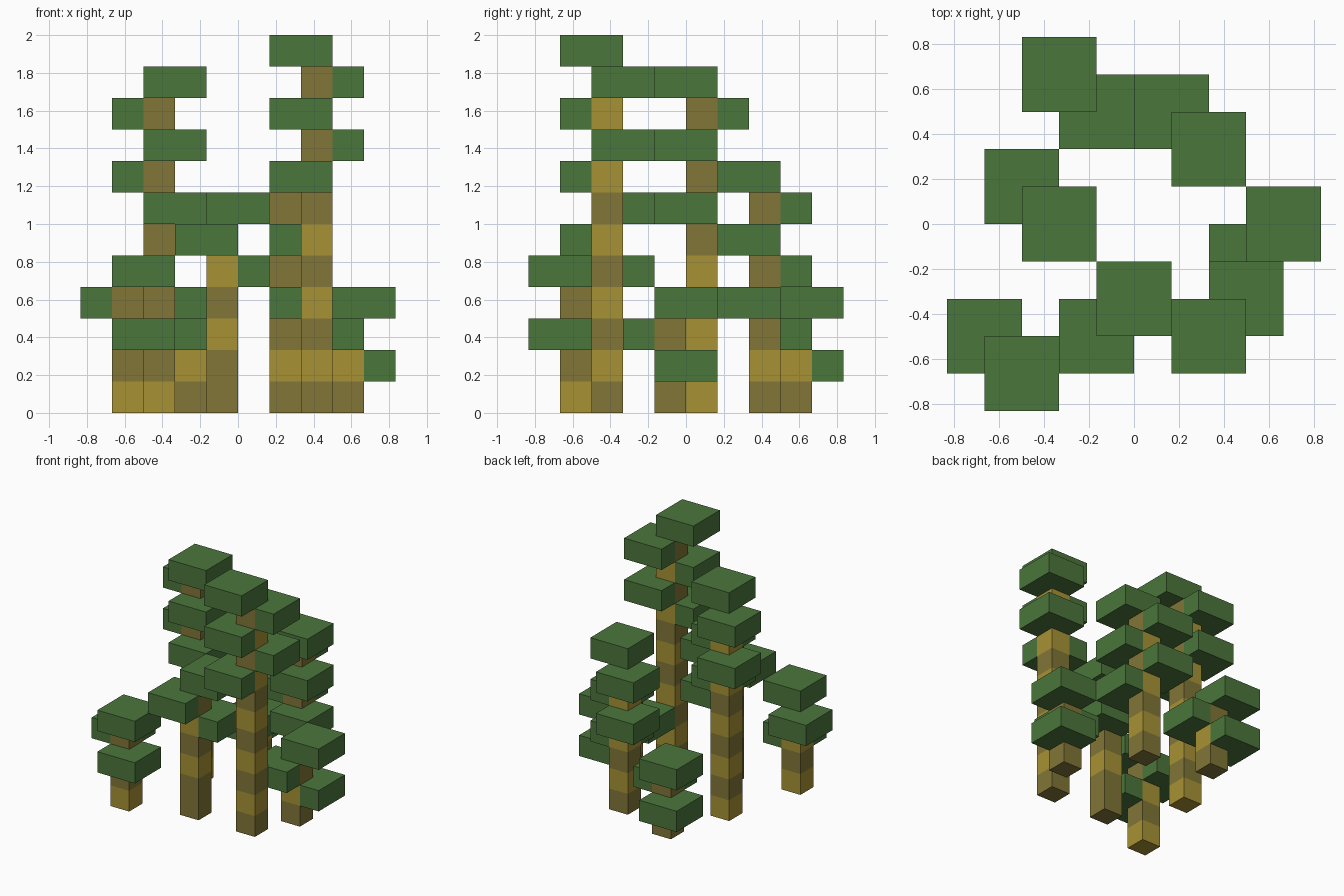
import bpy
import bmesh

cube = bpy.data.objects.get("Cube")
if cube:
    bpy.data.objects.remove(cube, do_unlink=True)

U = 1 / 6  # side of one block


def make_material(name, rgb):
    mat = bpy.data.materials.new(name)
    mat.use_nodes = True
    mat.diffuse_color = (*rgb, 1)
    mat.node_tree.nodes["Principled BSDF"].inputs["Base Color"].default_value = (*rgb, 1)
    return mat


GREEN = make_material("leaf green", (0.070, 0.181, 0.045))
LIGHT = make_material("light stalk", (0.390, 0.290, 0.035))
DARK = make_material("dark stalk", (0.223, 0.181, 0.038))


def finish(bm, name, materials):
    bmesh.ops.recalc_face_normals(bm, faces=bm.faces)
    mesh = bpy.data.meshes.new(name)
    bm.to_mesh(mesh)
    bm.free()
    for mat in materials:
        mesh.materials.append(mat)
    obj = bpy.data.objects.new(name, mesh)
    bpy.context.collection.objects.link(obj)


def ring(bm, outline, layer):
    return [bm.verts.new((x * U, y * U, layer * U)) for x, y in outline]


def bridge(bm, low, high, index=0):
    for i in range(len(low)):
        j = (i + 1) % len(low)
        bm.faces.new((low[i], low[j], high[j], high[i])).material_index = index


def stalk(name, cx, cy, stripes):
    """Square column, one block per letter: L light, D dark."""
    bm = bmesh.new()
    h = 0.5
    outline = [(cx - h, cy - h), (cx + h, cy - h), (cx + h, cy + h), (cx - h, cy + h)]
    rings = [ring(bm, outline, k) for k in range(len(stripes) + 1)]
    for k, letter in enumerate(stripes):
        bridge(bm, rings[k], rings[k + 1], "LD".index(letter))
    bm.faces.new(rings[0][::-1]).material_index = "LD".index(stripes[0])
    bm.faces.new(rings[-1]).material_index = "LD".index(stripes[-1])
    finish(bm, name, (LIGHT, DARK))


def leaf(name, cx, cy, layer, dx, dy, capped):
    """Two by two slab; the lower ones leave a corner notch for the stalk."""
    if capped:
        shape = [(-.5, -.5), (1.5, -.5), (1.5, 1.5), (-.5, 1.5)]
    else:
        shape = [(.5, -.5), (1.5, -.5), (1.5, 1.5), (-.5, 1.5), (-.5, .5), (.5, .5)]
    outline = [(cx + a * dx, cy + b * dy) for a, b in shape]
    bm = bmesh.new()
    low, high = ring(bm, outline, layer), ring(bm, outline, layer + 1)
    bridge(bm, low, high)
    bm.faces.new(low[::-1])
    bm.faces.new(high)
    finish(bm, name, (GREEN,))


# name, stalk centre, stripes from the ground up, top leaf direction, leaf count
PLANTS = [
    ("front_left", 2.5, -2.5, "DLDLDLDLDLD", (-1, -1), 5),
    ("middle_right", -2.5, 0.5, "LDLDLDLDLD", (1, -1), 5),
    ("back_left", 1.5, 2.5, "DLDLDLD", (1, -1), 5),
    ("front_middle", -0.5, -2.5, "DDLDLD", (1, 1), 3),
    ("front_right", -3.5, -3.5, "LDLD", (1, -1), 3),
    ("back_right", -1.5, 3.5, "DLD", (-1, 1), 3),
    ("middle_left", 3.5, -0.5, "DLD", (1, 1), 3),
]

for place, cx, cy, stripes, (dx, dy), count in PLANTS:
    stalk(f"{place}_stalk", cx, cy, stripes)
    # leaves alternate to opposite corners going down from the tip
    for n in range(count):
        s = -1 if n % 2 else 1
        leaf(f"{place}_leaf_{n + 1}", cx, cy, len(stripes) - n, dx * s, dy * s, n == 0)
